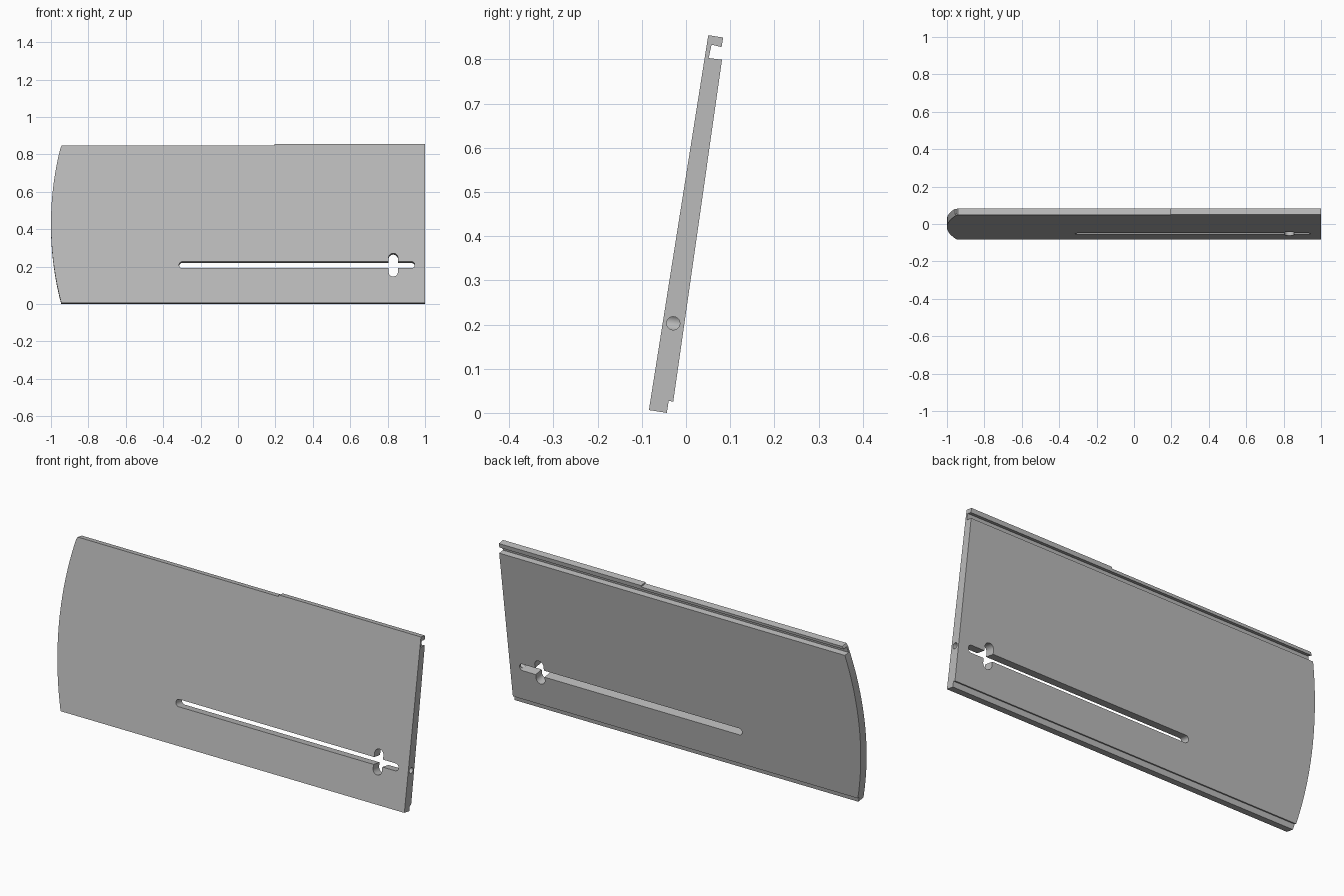
import bpy, bmesh
from math import sin, cos, pi, radians, asin
from mathutils import Matrix, Vector

cube = bpy.data.objects.get("Cube")
if cube:
    bpy.data.objects.remove(cube, do_unlink=True)

LEAN = radians(9)
HEIGHT = 0.859

grey = bpy.data.materials.new("plain_grey")
grey.use_nodes = True
colour = (0.5, 0.5, 0.5, 1)
grey.diffuse_color = colour
grey.node_tree.nodes["Principled BSDF"].inputs["Base Color"].default_value = colour


def prism(name, points, sweep):
    """Extrude a closed outline of 3D points along a vector."""
    bm = bmesh.new()
    face = bm.faces.new([bm.verts.new(p) for p in points])
    out = bmesh.ops.extrude_face_region(bm, geom=[face])
    moved = [v for v in out["geom"] if isinstance(v, bmesh.types.BMVert)]
    bmesh.ops.translate(bm, verts=moved, vec=Vector(sweep))
    bmesh.ops.recalc_face_normals(bm, faces=bm.faces[:])
    mesh = bpy.data.meshes.new(name)
    bm.to_mesh(mesh)
    bm.free()
    mesh.materials.append(grey)
    obj = bpy.data.objects.new(name, mesh)
    bpy.context.collection.objects.link(obj)
    return obj


def capsule(cx, cz, half_x, half_z, n=12):
    """Rounded slot outline, elongated along its longer half size."""
    r = min(half_x, half_z)
    dx, dz = half_x - r, half_z - r
    start = -pi / 2 if dx else 0
    pts = []
    for side in (1, -1):
        for i in range(n + 1):
            a = start + pi * i / n + (0 if side > 0 else pi)
            pts.append((cx + side * dx + r * cos(a), -0.1, cz + side * dz + r * sin(a)))
    return pts


def cut(target, cutter, operation="DIFFERENCE"):
    cutter.hide_render = True
    mod = target.modifiers.new("cut", "BOOLEAN")
    mod.operation = operation
    mod.solver = "EXACT"
    mod.object = cutter
    bpy.context.view_layer.objects.active = target
    bpy.ops.object.modifier_apply(modifier=mod.name)
    bpy.data.objects.remove(cutter, do_unlink=True)


# Panel cross-section (depth, height): bottom rebate, tapered back, hooked top
section = [(0, 0), (0.041, 0), (0.041, 0.028), (0.0515, 0.027), (0.051, 0.06),
           (0.0394, 0.809), (0.009, 0.808), (0.0107, 0.839), (0.034, 0.837),
           (0.034, HEIGHT), (0, HEIGHT)]
panel = prism("sliding_panel", [(-1.1, d, h) for d, h in section], (2.2, 0, 0))

# Face outline: bowed end and a slightly lower top edge beside it
radius, mid = 1.69, 0.427
spread = asin(mid / radius)
outline = [(1, -0.01), (1, HEIGHT + 0.01), (0.195, HEIGHT + 0.01), (0.195, 0.851)]
for i in range(33):
    a = spread * 1.03 * (1 - i / 16)
    x, z = radius - 1 - radius * cos(a), mid + radius * sin(a)
    outline.append((x, 0.851 if i == 0 else z))
cut(panel, prism("outline_cutter", [(x, -0.1, z) for x, z in outline], (0, 0.3, 0)), "INTERSECT")

# Long slot with a crossing keyhole
cut(panel, prism("slot_cutter", capsule(0.315, 0.205, 0.63, 0.018), (0, 0.3, 0)))
cut(panel, prism("keyhole_cutter", capsule(0.83, 0.205, 0.025, 0.063), (0, 0.3, 0)))

# Round bore from the straight end into the slot
ring = [(0.92, 0.0237 + 0.015 * cos(i * pi / 12), 0.2025 + 0.015 * sin(i * pi / 12))
        for i in range(24)]
cut(panel, prism("bore_cutter", ring, (0.2, 0, 0)))

# Lean the panel back, rest it on the ground and centre it
panel.data.transform(Matrix.Rotation(-LEAN, 4, "X"))
lo = [min(v.co[k] for v in panel.data.vertices) for k in range(3)]
hi = [max(v.co[k] for v in panel.data.vertices) for k in range(3)]
panel.data.transform(Matrix.Translation((-(lo[0] + hi[0]) / 2, -(lo[1] + hi[1]) / 2, -lo[2])))

bpy.ops.object.select_all(action="DESELECT")
panel.select_set(True)
bpy.context.view_layer.objects.active = panel
bpy.ops.object.shade_smooth_by_angle(angle=radians(30))
